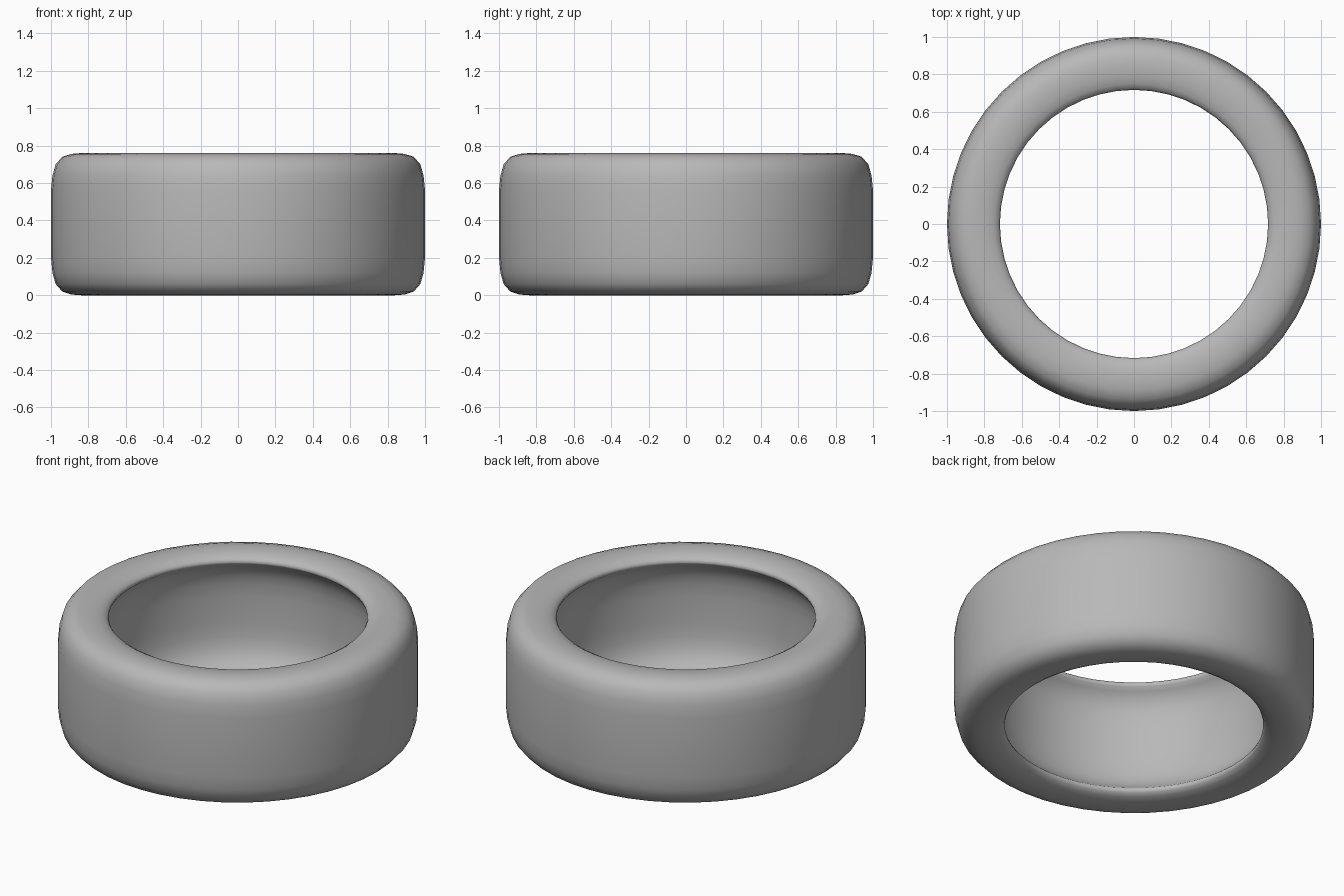
import bpy, bmesh, math

if "Cube" in bpy.data.objects:
    bpy.data.objects.remove(bpy.data.objects["Cube"])

SEG = 48
H = 0.76

# Lower half of the tyre section: (radius, z), outer tread to lip to hollow inner wall
half = [(1.0, 0.20), (0.992, 0.12), (0.975, 0.06), (0.94, 0.02), (0.89, 0.004),
        (0.84, 0.0), (0.79, 0.004), (0.75, 0.014), (0.725, 0.028), (0.717, 0.043),
        (0.722, 0.055), (0.745, 0.075), (0.775, 0.11), (0.797, 0.16), (0.81, 0.22),
        (0.815, 0.30)]
profile = half + [(r, H - z) for r, z in reversed(half)]

# Revolve the closed section around z
bm = bmesh.new()
rings = []
for i in range(SEG):
    a = 2 * math.pi * i / SEG
    rings.append([bm.verts.new((r * math.cos(a), r * math.sin(a), z)) for r, z in profile])
n = len(profile)
for i in range(SEG):
    p, q = rings[i], rings[(i + 1) % SEG]
    for j in range(n):
        k = (j + 1) % n
        bm.faces.new((p[j], p[k], q[k], q[j]))
bmesh.ops.recalc_face_normals(bm, faces=bm.faces)
for f in bm.faces:
    f.smooth = True

mesh = bpy.data.meshes.new("tyre")
bm.to_mesh(mesh)
bm.free()
tyre = bpy.data.objects.new("tyre", mesh)
bpy.context.collection.objects.link(tyre)

# Darker grey rubber
rubber = bpy.data.materials.new("rubber")
rubber.diffuse_color = (0.48, 0.48, 0.48, 1)
rubber.use_nodes = True
rubber.node_tree.nodes["Principled BSDF"].inputs["Base Color"].default_value = rubber.diffuse_color
mesh.materials.append(rubber)
